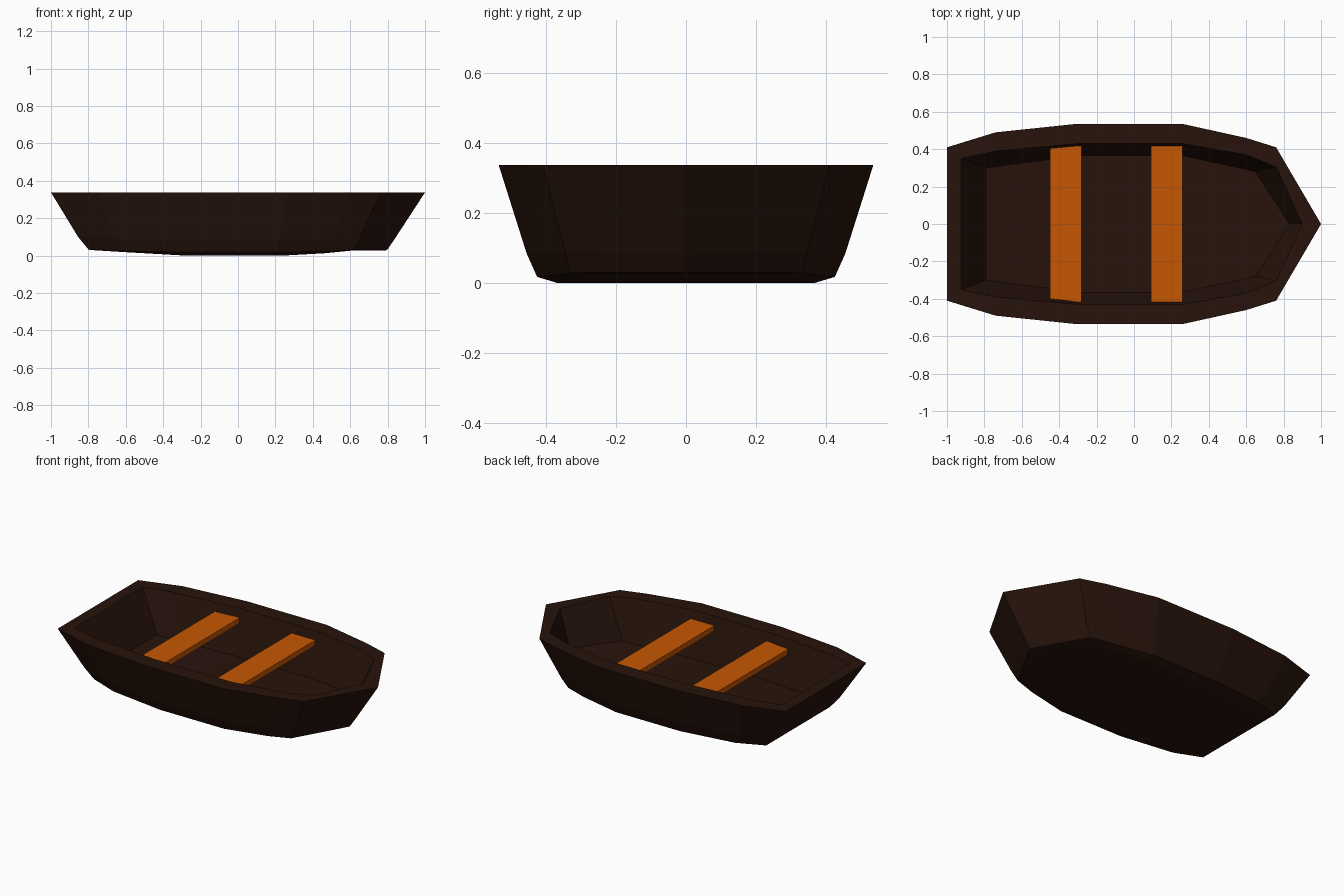
import bpy, bmesh

if "Cube" in bpy.data.objects:
    bpy.data.objects.remove(bpy.data.objects["Cube"])


def material(name, rgb):
    m = bpy.data.materials.new(name)
    m.diffuse_color = (*rgb, 1)
    m.use_nodes = True
    m.node_tree.nodes["Principled BSDF"].inputs["Base Color"].default_value = m.diffuse_color
    return m


dark_wood = material("dark_wood", (0.021, 0.0065, 0.0035))
orange_wood = material("orange_wood", (0.56, 0.095, 0.001))


def finish(bm, name, mat):
    bmesh.ops.recalc_face_normals(bm, faces=bm.faces)
    me = bpy.data.meshes.new(name)
    bm.to_mesh(me)
    bm.free()
    me.materials.append(mat)
    ob = bpy.data.objects.new(name, me)
    bpy.context.collection.objects.link(ob)
    return ob


# Half outlines, stern to bow, from the keel outside up over the rim to the floor
stern_to_bow = [-1, -0.74, -0.31, 0.26, 0.60, 0.76, 1]
rings = [
    # bottom
    [(-.79, .30, .03), (-.63, .33, .02), (-.28, .365, 0), (.24, .365, 0),
     (.47, .325, .013), (.60, .30, .026), (.785, 0, .027)],
    # chine
    [(-.80, .325, .033), (-.62, .385, .025), (-.255, .425, .018), (.20, .425, .018),
     (.47, .37, .023), (.61, .33, .03), (.797, 0, .03)],
    # lower side
    [(-.855, .345, .10), (-.66, .41, .09), (-.27, .455, .085), (.22, .455, .085),
     (.51, .39, .09), (.65, .345, .09), (.835, 0, .085)],
    # outer rim
    [(x, y, .338) for x, y in zip(stern_to_bow, (.41, .49, .535, .535, .46, .41, 0))],
    # inner rim
    [(x, y, .338) for x, y in zip((-.925, -.74, -.30, .26, .60, .76, .90),
                                  (.35, .39, .43, .43, .37, .305, 0))],
    # floor, following the bottom
    [(-.79, .30, .085), (-.68, .315, .075), (-.30, .365, .06), (.26, .365, .06),
     (.56, .30, .08), (.65, .28, .09), (.83, 0, .10)],
]

# Hull: mirrored outlines bridged into one closed shell
bm = bmesh.new()
loops = []
for half in rings:
    full = half + [(x, -y, z) for x, y, z in reversed(half[:-1])]
    loops.append([bm.verts.new(p) for p in full])
n = len(loops[0])
for a, b in zip(loops, loops[1:]):
    for i in range(n):
        j = (i + 1) % n
        bm.faces.new((a[i], a[j], b[j], b[i]))
# Bottom and floor as strips across the boat
for ring in (loops[0], loops[-1]):
    for i in range(n // 2):
        strip = [ring[i], ring[i + 1], ring[n - 2 - i], ring[n - 1 - i]]
        bm.faces.new(list(dict.fromkeys(strip)))
finish(bm, "hull", dark_wood)


# Seats: planks whose ends run into the inner walls
def seat(name, x0, x1, y0, y1):
    b = bmesh.new()
    bmesh.ops.create_cube(b, size=1)
    for v in b.verts:
        x, y = (x0, y0) if v.co.x < 0 else (x1, y1)
        v.co = (x, y if v.co.y > 0 else -y, .285 if v.co.z > 0 else .25)
    finish(b, name, orange_wood)


seat("rear_seat", -.45, -.28, .415, .427)
seat("front_seat", .09, .26, .425, .425)
